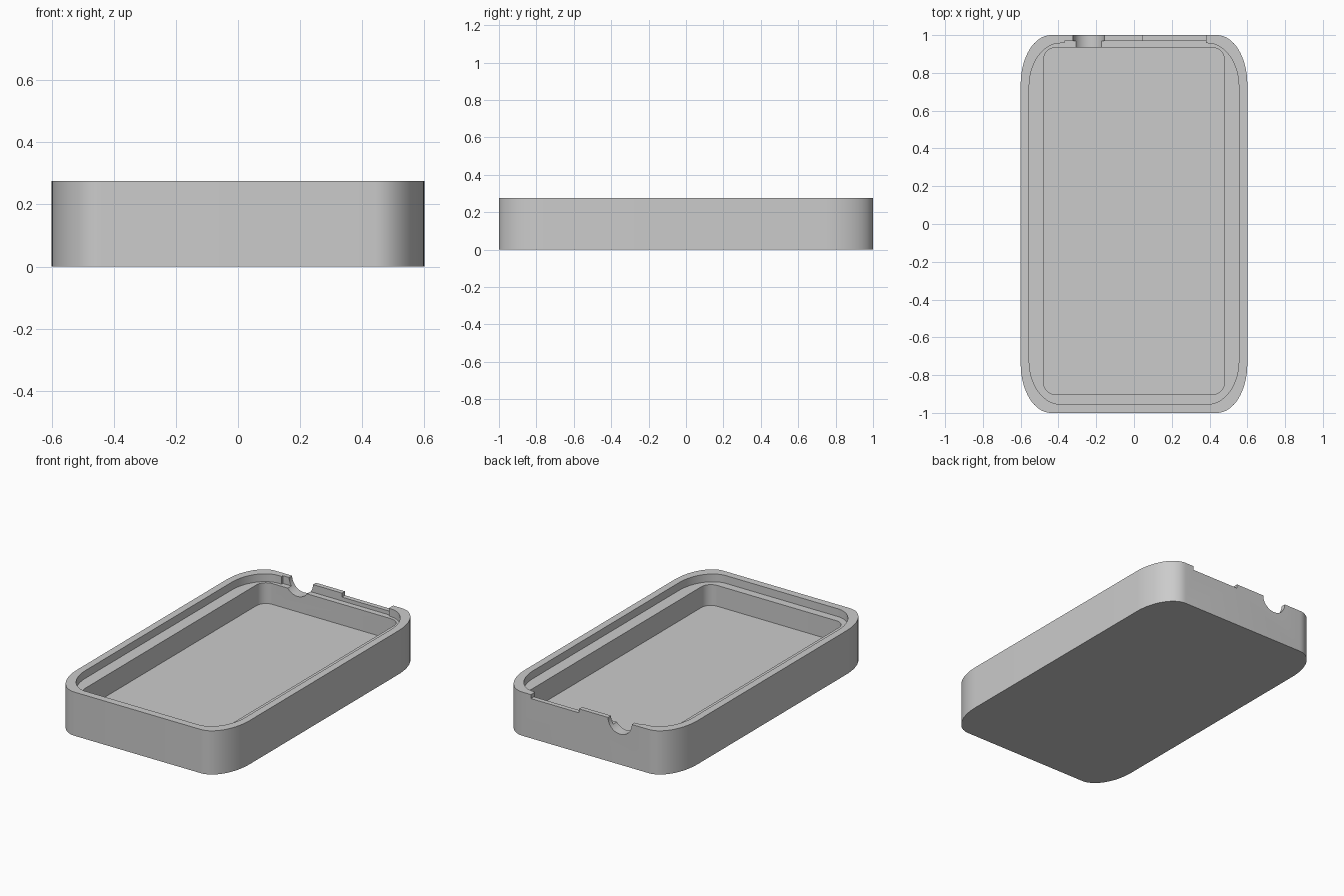
import bpy
import bmesh
from math import cos, sin, pi, radians
from mathutils import Matrix

if "Cube" in bpy.data.objects:
    bpy.data.objects.remove(bpy.data.objects["Cube"], do_unlink=True)

HEIGHT, LEDGE, FLOOR = 0.275, 0.226, 0.095
LIP_Y, OVER = 0.97, 0.4

grey = bpy.data.materials.new("plain grey")
grey.use_nodes = True
GREY = (0.6, 0.6, 0.6, 1)
grey.diffuse_color = GREY
grey.node_tree.nodes["Principled BSDF"].inputs["Base Color"].default_value = GREY


def make_object(name, bm):
    bmesh.ops.recalc_face_normals(bm, faces=bm.faces)
    mesh = bpy.data.meshes.new(name)
    bm.to_mesh(mesh)
    bm.free()
    mesh.materials.append(grey)
    obj = bpy.data.objects.new(name, mesh)
    bpy.context.collection.objects.link(obj)
    return obj


def rounded_prism(name, x, y0, y1, rx, ry, z0, z1, steps=16):
    """Upright block with elliptical corners."""
    bm = bmesh.new()
    centres = [(x - rx, y1 - ry), (rx - x, y1 - ry), (rx - x, y0 + ry), (x - rx, y0 + ry)]
    ring = []
    for quarter, (cx, cy) in enumerate(centres):
        for i in range(steps + 1):
            a = (quarter + i / steps) * pi / 2
            ring.append(bm.verts.new((cx + rx * cos(a), cy + ry * sin(a), z0)))
    base = bm.faces.new(ring)
    top = bmesh.ops.extrude_face_region(bm, geom=[base])["geom"]
    bmesh.ops.translate(bm, vec=(0, 0, z1 - z0),
                        verts=[v for v in top if isinstance(v, bmesh.types.BMVert)])
    return make_object(name, bm)


def box(name, x0, x1, y0, y1, z0, z1):
    bm = bmesh.new()
    mat = Matrix.Translation(((x0 + x1) / 2, (y0 + y1) / 2, (z0 + z1) / 2))
    bmesh.ops.create_cube(bm, size=1, matrix=mat @ Matrix.Diagonal((x1 - x0, y1 - y0, z1 - z0, 1)))
    return make_object(name, bm)


def cylinder_along_y(name, x, y, z, radius, depth):
    bm = bmesh.new()
    bmesh.ops.create_cone(bm, cap_ends=True, segments=48, radius1=radius, radius2=radius, depth=depth,
                          matrix=Matrix.Translation((x, y, z)) @ Matrix.Rotation(pi / 2, 4, "X"))
    return make_object(name, bm)


# Solid tray body
tray = rounded_prism("tray", 0.6, -1, 1, 0.16, 0.26, 0, HEIGHT)

# Stepped recess, main cavity, thinned back lip, lowered lip and cable notch
cutters = [
    rounded_prism("ledge_cutter", 0.555, -0.954, 0.957, 0.165, 0.23, LEDGE, OVER),
    rounded_prism("cavity_cutter", 0.479, -0.903, 0.934, 0.065, 0.065, FLOOR, OVER, 10),
    box("thin_lip_cutter", -0.367, 0.38, 0.8, LIP_Y, LEDGE, OVER),
    box("low_lip_cutter", 0.045, 0.38, 0.9, 1.1, 0.25, OVER),
    cylinder_along_y("cable_notch_cutter", -0.24, 1, HEIGHT, 0.083, 0.3),
]
for cutter in cutters:
    cutter.hide_render = True
    mod = tray.modifiers.new(cutter.name, "BOOLEAN")
    mod.operation, mod.solver, mod.object = "DIFFERENCE", "EXACT", cutter

# Apply the cuts and discard the cutters
bpy.context.view_layer.update()
cut_tray = tray.evaluated_get(bpy.context.evaluated_depsgraph_get())
finished = bpy.data.meshes.new_from_object(cut_tray)
tray.modifiers.clear()
tray.data = finished
tray.data.materials.clear()
tray.data.materials.append(grey)
for poly in tray.data.polygons:
    poly.material_index = 0
for cutter in cutters:
    bpy.data.objects.remove(cutter, do_unlink=True)

# Smooth corners with crisp rims
bpy.ops.object.select_all(action="DESELECT")
tray.select_set(True)
bpy.context.view_layer.objects.active = tray
bpy.ops.object.shade_smooth_by_angle(angle=radians(30))
